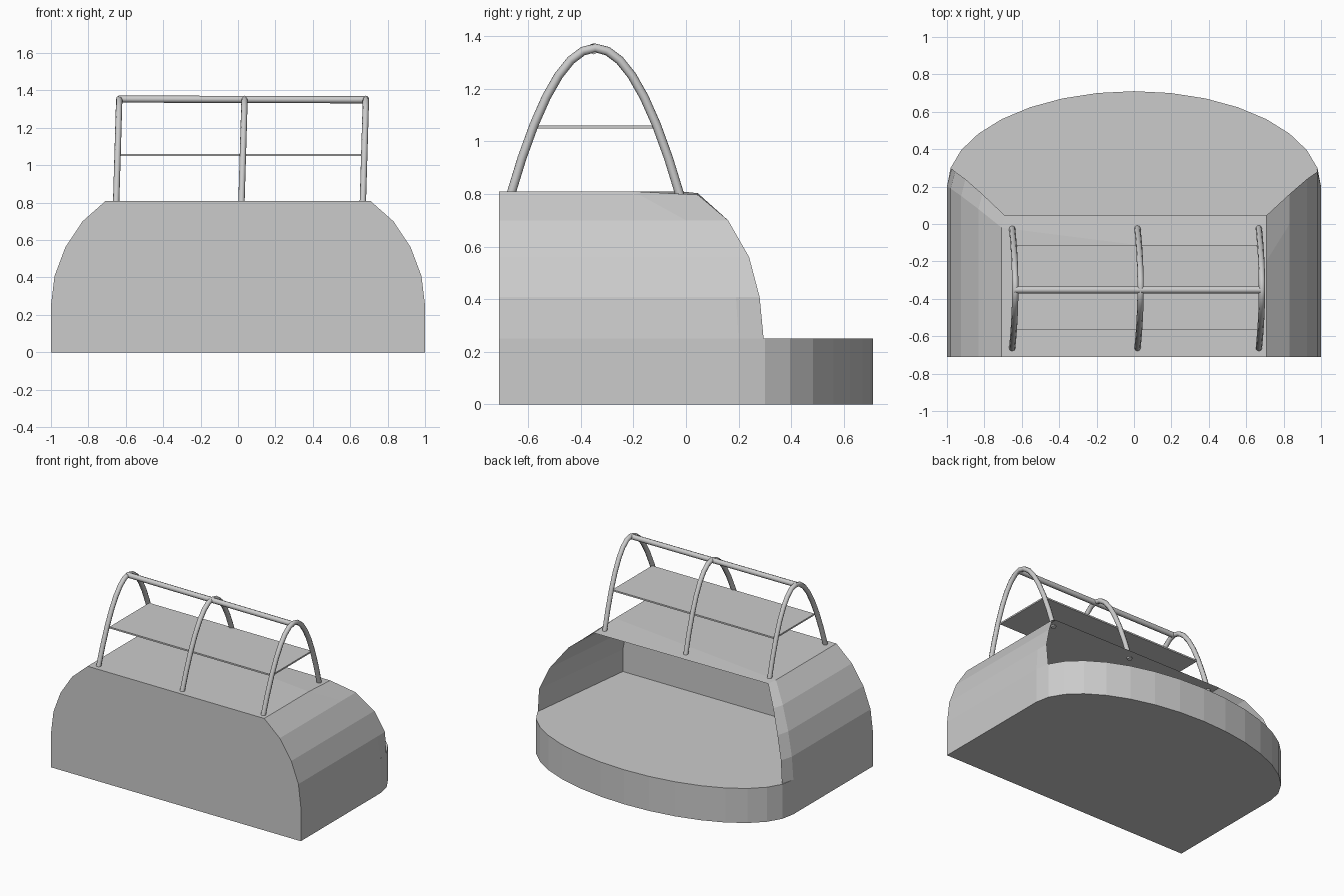
import bpy, bmesh
from math import sin, cos, pi, radians

cube = bpy.data.objects.get("Cube")
if cube:
    bpy.data.objects.remove(cube, do_unlink=True)

grey = bpy.data.materials.new("light_grey")
grey.use_nodes = True
COLOUR = (0.6, 0.6, 0.6, 1)
grey.diffuse_color = COLOUR
grey.node_tree.nodes["Principled BSDF"].inputs["Base Color"].default_value = COLOUR

FRONT, BACK_WALL, DECK = -0.71, -0.535, 0.25


def make_object(name, bm):
    bmesh.ops.recalc_face_normals(bm, faces=bm.faces)
    mesh = bpy.data.meshes.new(name)
    bm.to_mesh(mesh)
    bm.free()
    mesh.materials.append(grey)
    obj = bpy.data.objects.new(name, mesh)
    bpy.context.collection.objects.link(obj)


def tube(name, points, radius):
    """Round bar along a path, turned into a mesh."""
    curve = bpy.data.curves.new(name, 'CURVE')
    curve.dimensions = '3D'
    curve.bevel_depth = radius
    curve.bevel_resolution = 2
    curve.use_fill_caps = True
    spline = curve.splines.new('POLY')
    spline.points.add(len(points) - 1)
    for p, co in zip(spline.points, points):
        p.co = (*co, 1)
    curve.materials.append(grey)
    obj = bpy.data.objects.new(name, curve)
    bpy.context.collection.objects.link(obj)
    bpy.ops.object.select_all(action='DESELECT')
    obj.select_set(True)
    bpy.context.view_layer.objects.active = obj
    bpy.ops.object.convert(target='MESH')
    bpy.ops.object.shade_smooth_by_angle(angle=radians(50))


# Stage platform: straight front, half-ellipse at the back
bm = bmesh.new()
plan = [(-1, FRONT), (1, FRONT)]
plan += [(cos(i * pi / 16), 0.2 + 0.51 * sin(i * pi / 16)) for i in range(17)]
base = bm.faces.new([bm.verts.new((x, y, 0)) for x, y in plan])
top = bmesh.ops.extrude_face_region(bm, geom=[base])
for v in top["geom"]:
    if isinstance(v, bmesh.types.BMVert):
        v.co.z = DECK
make_object("stage_platform", bm)


# Shell: outer skin, splayed rim and recessed back wall, as bridged arch rings
def arch_side(depths, width, height, top):
    """Half arch from the deck up to the flat roof."""
    points = []
    for i, y in enumerate(depths):
        a = i * pi / 16
        points.append((width * cos(a), y, min(top, DECK + height * sin(a))))
    return points


def arch_ring(bm, left, right):
    points = left + [(-x, y, z) for x, y, z in reversed(right)]
    return [bm.verts.new(p) for p in points]


front_arch = arch_side([FRONT] * 5, 1, 0.81, 0.81)
rim_depths = [0.295, 0.28, 0.24, 0.16, 0.045]
left_rim = arch_side(rim_depths, 1, 0.81, 0.797)
left_rim[0] = (0.98, rim_depths[0], DECK)
# the recess has upright sides and a level ceiling
recess = [(x, BACK_WALL, z) for x, z in
          ((0.88, DECK), (0.88, 0.41), (0.85, 0.56), (0.78, 0.69), (0.69, 0.79))]

bm = bmesh.new()
rings = [
    arch_ring(bm, front_arch, front_arch),
    # the skin runs on to the rim on the left and is chamfered on the right
    arch_ring(bm, arch_side([0.2, 0.19, 0.15, 0.0, -0.2], 1, 0.81, 0.81),
              arch_side([0.2, 0.19, 0.15, 0.08, -0.02], 1, 0.81, 0.81)),
    arch_ring(bm, left_rim, arch_side(rim_depths, 0.975, 0.81, 0.803)),
    arch_ring(bm, recess, recess),
]
for a, b in zip(rings, rings[1:]):
    for i in range(len(a) - 1):
        bm.faces.new((a[i], a[i + 1], b[i + 1], b[i]))
bm.faces.new(rings[0])
bm.faces.new(rings[-1])
make_object("stage_shell", bm)

# Three leaning parabolic hoops on the roof
for name, x in (("right", -0.652), ("middle", 0.018), ("left", 0.667)):
    path = []
    for i in range(15):
        t = i / 7 - 1
        rise = 1 - t * t
        path.append((x + 0.017 * rise, -0.345 + 0.325 * t, 0.785 + 0.57 * rise))
    tube(name + "_hoop", path, 0.017)

# Ridge rail joining the hoops
tube("ridge_rail", [(-0.64, -0.352, 1.354), (0.69, -0.352, 1.35)], 0.019)

# Thin shelf panel between the hoops
bm = bmesh.new()
bmesh.ops.create_cube(bm, size=1)
for v in bm.verts:
    v.co = (0.018 + v.co.x * 1.3, -0.34 + v.co.y * 0.455, 1.055 + v.co.z * 0.011)
make_object("shelf_panel", bm)
